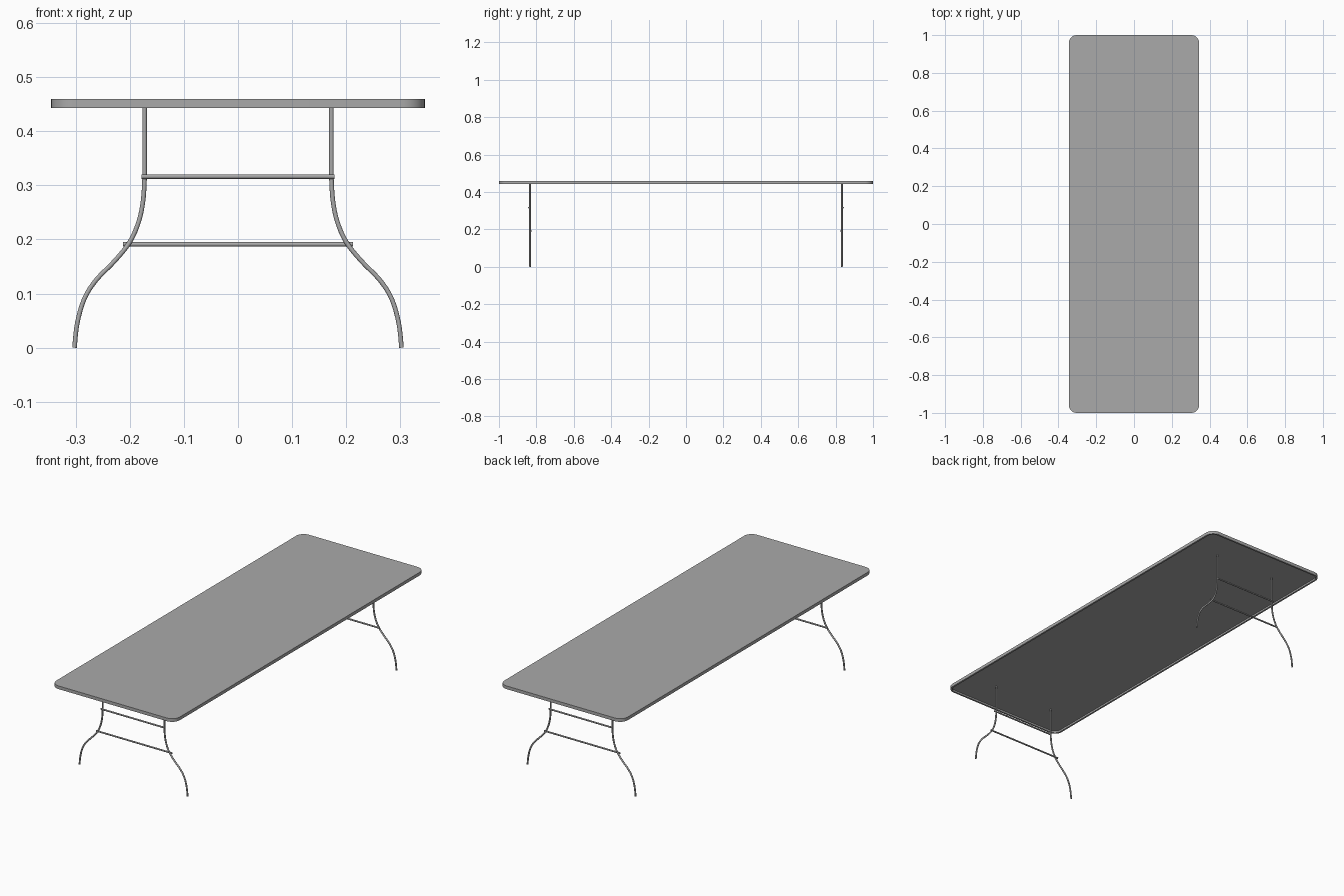
import bpy, bmesh, math

if "Cube" in bpy.data.objects:
    bpy.data.objects.remove(bpy.data.objects["Cube"])

grey = bpy.data.materials.new("grey")
grey.diffuse_color = (0.40, 0.40, 0.40, 1)
grey.use_nodes = True
grey.node_tree.nodes["Principled BSDF"].inputs["Base Color"].default_value = grey.diffuse_color


def finish(name, bm):
    bmesh.ops.recalc_face_normals(bm, faces=bm.faces)
    me = bpy.data.meshes.new(name)
    bm.to_mesh(me)
    bm.free()
    ob = bpy.data.objects.new(name, me)
    bpy.context.collection.objects.link(ob)
    me.materials.append(grey)
    me.shade_smooth()
    me.set_sharp_from_angle(angle=math.radians(35))
    return ob


def rounded_ring(bm, hx, hy, r, z, n=8):
    ring = []
    for k, (sx, sy) in enumerate([(1, 1), (-1, 1), (-1, -1), (1, -1)]):
        for i in range(n + 1):
            a = math.pi / 2 * (k + i / n)
            ring.append(bm.verts.new((sx * (hx - r) + r * math.cos(a),
                                      sy * (hy - r) + r * math.sin(a), z)))
    return ring


def tube(name, pts, r, y, sides=12):
    """Sweep a circle along a path lying in the xz plane."""
    bm = bmesh.new()
    rings = []
    for i, (x, z) in enumerate(pts):
        a, b = pts[max(i - 1, 0)], pts[min(i + 1, len(pts) - 1)]
        dx, dz = b[0] - a[0], b[1] - a[1]
        d = math.hypot(dx, dz)
        nx, nz = -dz / d, dx / d
        rings.append([bm.verts.new((x + nx * r * math.cos(t), y + r * math.sin(t), z + nz * r * math.cos(t)))
                      for t in (2 * math.pi * k / sides for k in range(sides))])
    for a, b in zip(rings, rings[1:]):
        for k in range(sides):
            j = (k + 1) % sides
            bm.faces.new((a[k], a[j], b[j], b[k]))
    bm.faces.new(rings[0])
    bm.faces.new(rings[-1])
    return finish(name, bm)


def smooth_path(p, steps=4):
    """Catmull-Rom interpolation through the points."""
    out = []
    for i in range(len(p) - 1):
        q = [p[max(i - 1, 0)], p[i], p[i + 1], p[min(i + 2, len(p) - 1)]]
        for s in range(steps):
            t = s / steps
            out.append(tuple(0.5 * (2 * b + (c - a) * t + (2 * a - 5 * b + 4 * c - d) * t * t
                                    + (3 * b - a - 3 * c + d) * t ** 3)
                             for a, b, c, d in zip(*q)))
    return out + [p[-1]]


# Tabletop: rounded slab with a rim and recessed underside
bm = bmesh.new()
rings = [rounded_ring(bm, *a) for a in [(0.345, 1.0, 0.042, 0.459), (0.345, 1.0, 0.042, 0.443),
                                        (0.336, 0.991, 0.033, 0.443), (0.336, 0.991, 0.033, 0.452)]]
for a, b in zip(rings, rings[1:]):
    for k in range(len(a)):
        j = (k + 1) % len(a)
        bm.faces.new((a[k], a[j], b[j], b[k]))
bm.faces.new(rings[0])
bm.faces.new(rings[-1])
finish("tabletop", bm)

# Curved legs and cross bars at both ends
curve = smooth_path([(0.302, 0.0), (0.297, 0.045), (0.284, 0.09), (0.262, 0.125), (0.228, 0.160),
                     (0.200, 0.195), (0.183, 0.234), (0.175, 0.274), (0.1725, 0.315)])
curve.append((0.1725, 0.4525))
for end, s in (("front", -1), ("back", 1)):
    for side, m in (("left", -1), ("right", 1)):
        tube(f"{end}_{side}_leg", [(m * x, z) for x, z in curve], 0.0042, s * 0.834)
    tube(f"{end}_upper_bar", [(-0.178, 0.316), (0.178, 0.316)], 0.004, s * 0.841)
    tube(f"{end}_lower_bar", [(-0.212, 0.191), (0.212, 0.191)], 0.004, s * 0.828)
